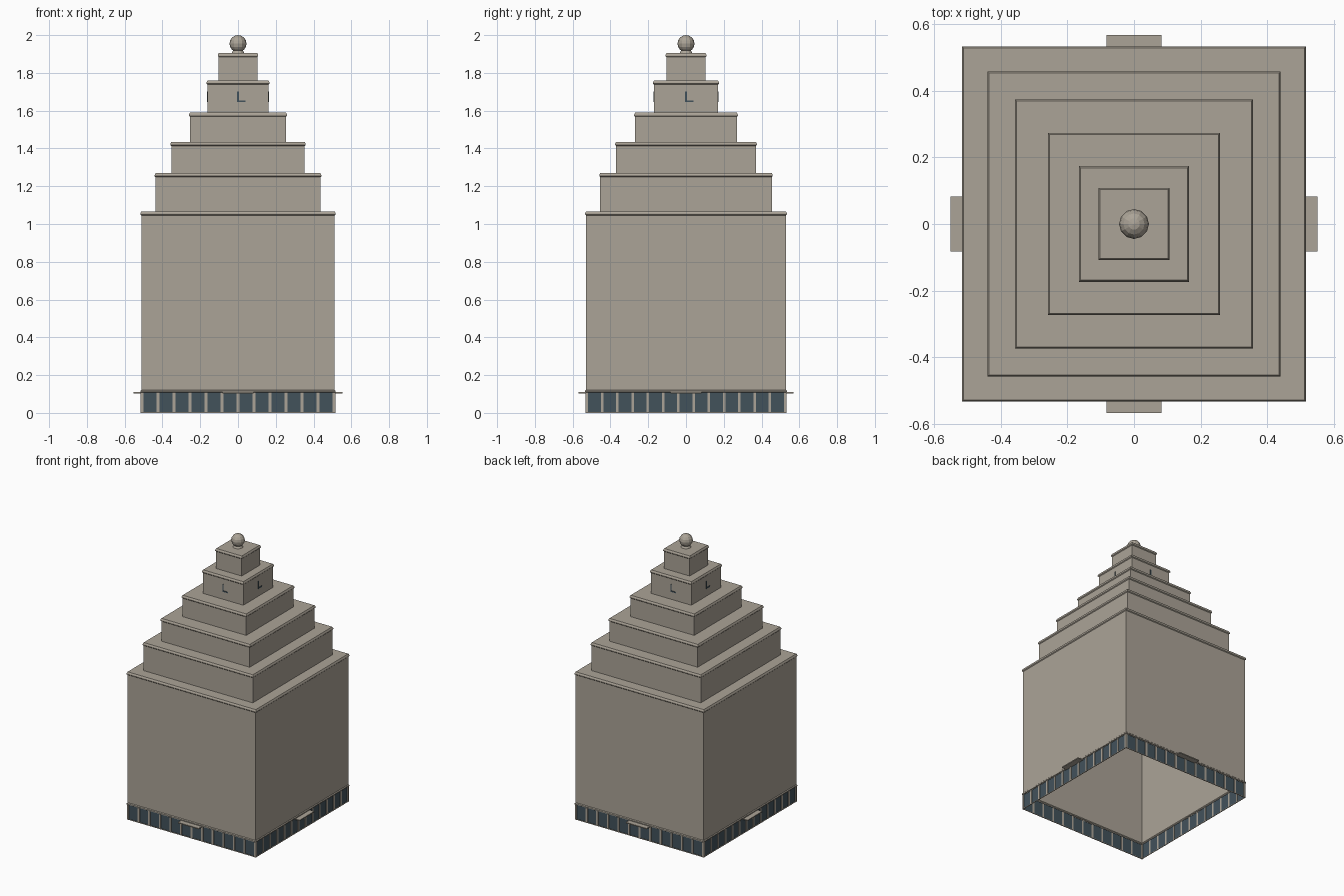
import bpy, bmesh, math
from mathutils import Matrix, Vector

if "Cube" in bpy.data.objects:
    bpy.data.objects.remove(bpy.data.objects["Cube"], do_unlink=True)


def material(name, rgb):
    m = bpy.data.materials.new(name)
    m.use_nodes = True
    m.diffuse_color = (*rgb, 1)
    m.node_tree.nodes["Principled BSDF"].inputs["Base Color"].default_value = (*rgb, 1)
    return m


STONE = material("warm grey stone", (0.41, 0.37, 0.31))
GLASS = material("dark blue glass", (0.055, 0.085, 0.105))


def make_object(name, bm, mat):
    mesh = bpy.data.meshes.new(name)
    bm.to_mesh(mesh)
    bm.free()
    mesh.materials.append(mat)
    ob = bpy.data.objects.new(name, mesh)
    bpy.context.collection.objects.link(ob)
    return ob


def add_box(bm, centre, size, turn=0.0):
    """Box placed in a side's own frame, then turned about the z axis."""
    mat = (Matrix.Rotation(turn, 4, "Z") @ Matrix.Translation(centre)
           @ Matrix.Diagonal((*size, 1)))
    bmesh.ops.create_cube(bm, size=1, matrix=mat)


def stepped_shell(name, profile, mat, cap):
    """Rectangular rings (half x, half y, z) joined from bottom to top."""
    bm = bmesh.new()
    rings = [[bm.verts.new((sx * hx, sy * hy, z))
              for sx, sy in ((-1, -1), (1, -1), (1, 1), (-1, 1))]
             for hx, hy, z in profile]
    for low, high in zip(rings, rings[1:]):
        for i in range(4):
            j = (i + 1) % 4
            bm.faces.new((low[i], low[j], high[j], high[i]))
    if cap:
        bm.faces.new(rings[-1])
    return make_object(name, bm, mat)


# Tiers: half width, half depth, top height
TIERS = [(0.512, 0.529, 1.067), (0.436, 0.454, 1.27), (0.353, 0.370, 1.435),
         (0.254, 0.269, 1.59), (0.161, 0.169, 1.76), (0.102, 0.103, 1.905)]
BASE_TOP = 0.107
LIP = 0.005
HX, HY = TIERS[0][:2]

# Stepped tower walls, hollow and open below, with a small cornice on each tier
profile = [(HX, HY, BASE_TOP), (HX + LIP, HY + LIP, BASE_TOP + 0.003),
           (HX + LIP, HY + LIP, BASE_TOP + 0.010), (HX, HY, BASE_TOP + 0.015)]
for k, (hx, hy, top) in enumerate(TIERS):
    if k:
        profile.append((hx, hy, TIERS[k - 1][2]))
    profile += [(hx, hy, top - 0.022), (hx + LIP, hy + LIP, top - 0.017),
                (hx + LIP, hy + LIP, top - 0.010), (hx, hy, top)]
stepped_shell("tower_walls", profile, STONE, cap=True)

# Glazed ground floor
stepped_shell("ground_floor_glass", [(HX - 0.002, HY - 0.002, 0),
                                     (HX - 0.002, HY - 0.002, BASE_TOP)], GLASS, cap=False)

# Per side: turn, half length along the wall, wall distance, clock wall distance, bays
SIDES = [(k * math.pi / 2,
          HY if k % 2 else HX, HX if k % 2 else HY,
          TIERS[4][0] if k % 2 else TIERS[4][1],
          13 if k % 2 else 12) for k in range(4)]

mullions, canopies, hands = bmesh.new(), bmesh.new(), bmesh.new()
for turn, half, wall, clock_wall, bays in SIDES:
    # Mullions between the windows
    pitch = 2 * (half - 0.004) / bays
    for i in range(bays + 1):
        x = (i - bays / 2) * pitch
        add_box(mullions, (x, -wall, BASE_TOP / 2), (0.014, 0.006, BASE_TOP), turn)
    # Thin sill along the ground
    add_box(mullions, (0, -wall, 0.002), (2 * half, 0.005, 0.004), turn)
    # Entrance canopy
    add_box(canopies, (0, -wall - 0.018, BASE_TOP - 0.001), (0.166, 0.044, 0.007), turn)
    # Clock hands at three o'clock
    add_box(hands, (0, -clock_wall - 0.001, 1.673), (0.008, 0.006, 0.056), turn)
    add_box(hands, (0.018, -clock_wall - 0.001, 1.649), (0.044, 0.006, 0.008), turn)
make_object("window_mullions", mullions, STONE)
make_object("entrance_canopies", canopies, STONE)
make_object("clock_hands", hands, GLASS)

# Finial base and ball
bm = bmesh.new()
bmesh.ops.create_cone(bm, cap_ends=True, segments=12, radius1=0.034, radius2=0.026,
                      depth=0.014, matrix=Matrix.Translation((0, 0, 1.911)))
make_object("finial_base", bm, STONE)
bm = bmesh.new()
bmesh.ops.create_uvsphere(bm, u_segments=12, v_segments=8, radius=0.045,
                          matrix=Matrix.Translation((0, 0, 1.955)))
make_object("finial_ball", bm, STONE)
